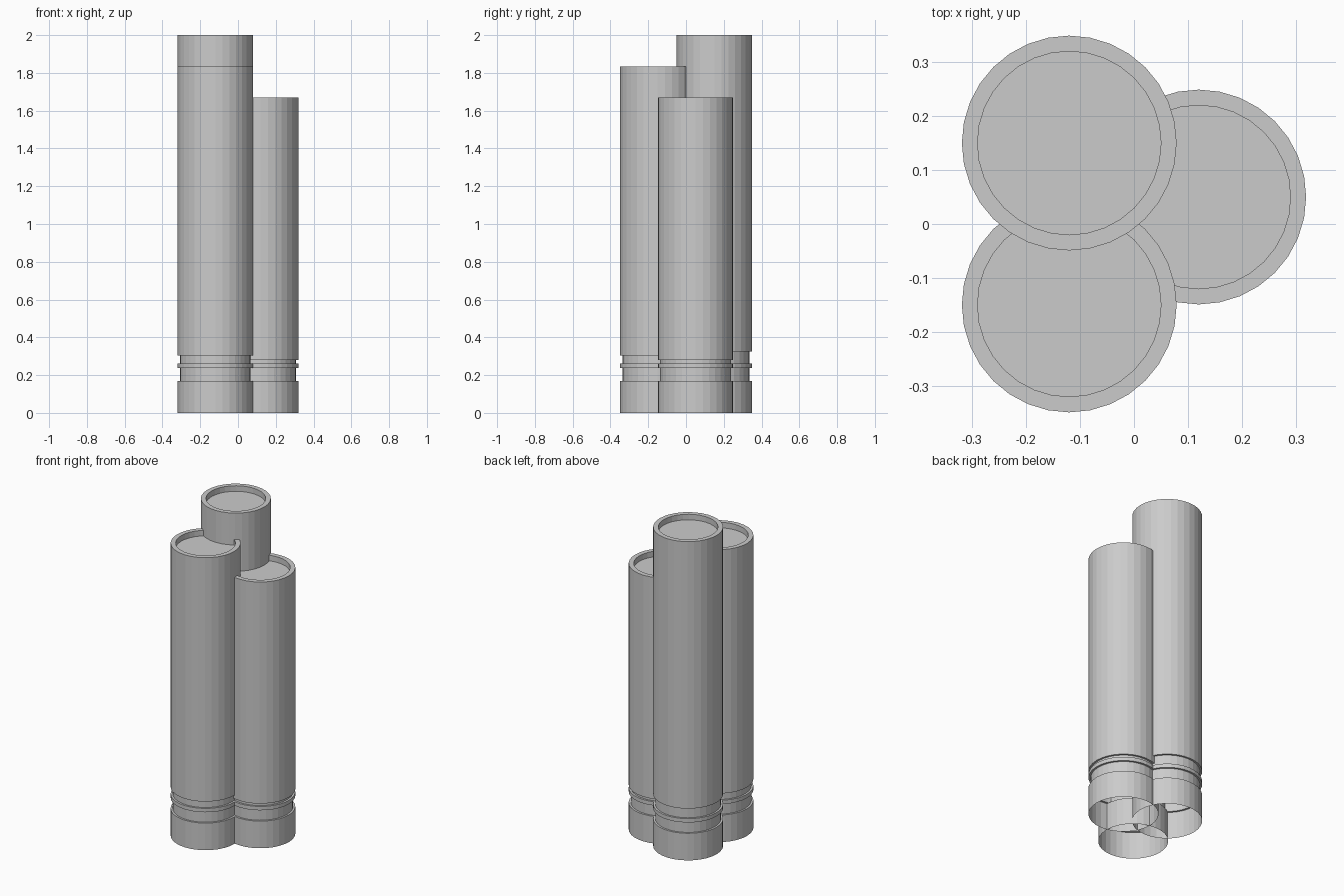
import bpy, bmesh
from math import cos, sin, tau

if "Cube" in bpy.data.objects:
    bpy.data.objects.remove(bpy.data.objects["Cube"])

SIDES = 32
R, NECK, INNER = 0.199, 0.187, 0.17


def tube(name, cx, cy, top, sleeve):
    """Open-bottomed tube turned from a profile, closed by a recessed top disc."""
    profile = [(R, 0), (R, 0.17), (NECK, 0.17), (NECK, 0.238),   # base and lower groove
               (R, 0.238), (R, 0.262),                           # raised ring
               (NECK, 0.262), (NECK, sleeve), (R, sleeve),       # upper groove
               (R, top), (INNER, top), (INNER, top - 0.035)]     # sleeve, rim, recess
    bm = bmesh.new()
    rings = [[bm.verts.new((cx + r * cos(tau * i / SIDES), cy + r * sin(tau * i / SIDES), z))
              for i in range(SIDES)] for r, z in profile]
    for a, b in zip(rings, rings[1:]):
        for i in range(SIDES):
            j = (i + 1) % SIDES
            bm.faces.new((a[i], a[j], b[j], b[i]))
    bm.faces.new(rings[-1])
    mesh = bpy.data.meshes.new(name)
    bm.to_mesh(mesh)
    bm.free()
    bpy.context.collection.objects.link(bpy.data.objects.new(name, mesh))


# Three overlapping tubes of stepped height
tube("tall_tube", -0.12, 0.15, 2.0, 0.325)
tube("middle_tube", -0.12, -0.15, 1.835, 0.305)
tube("short_tube", 0.12, 0.05, 1.67, 0.28)
